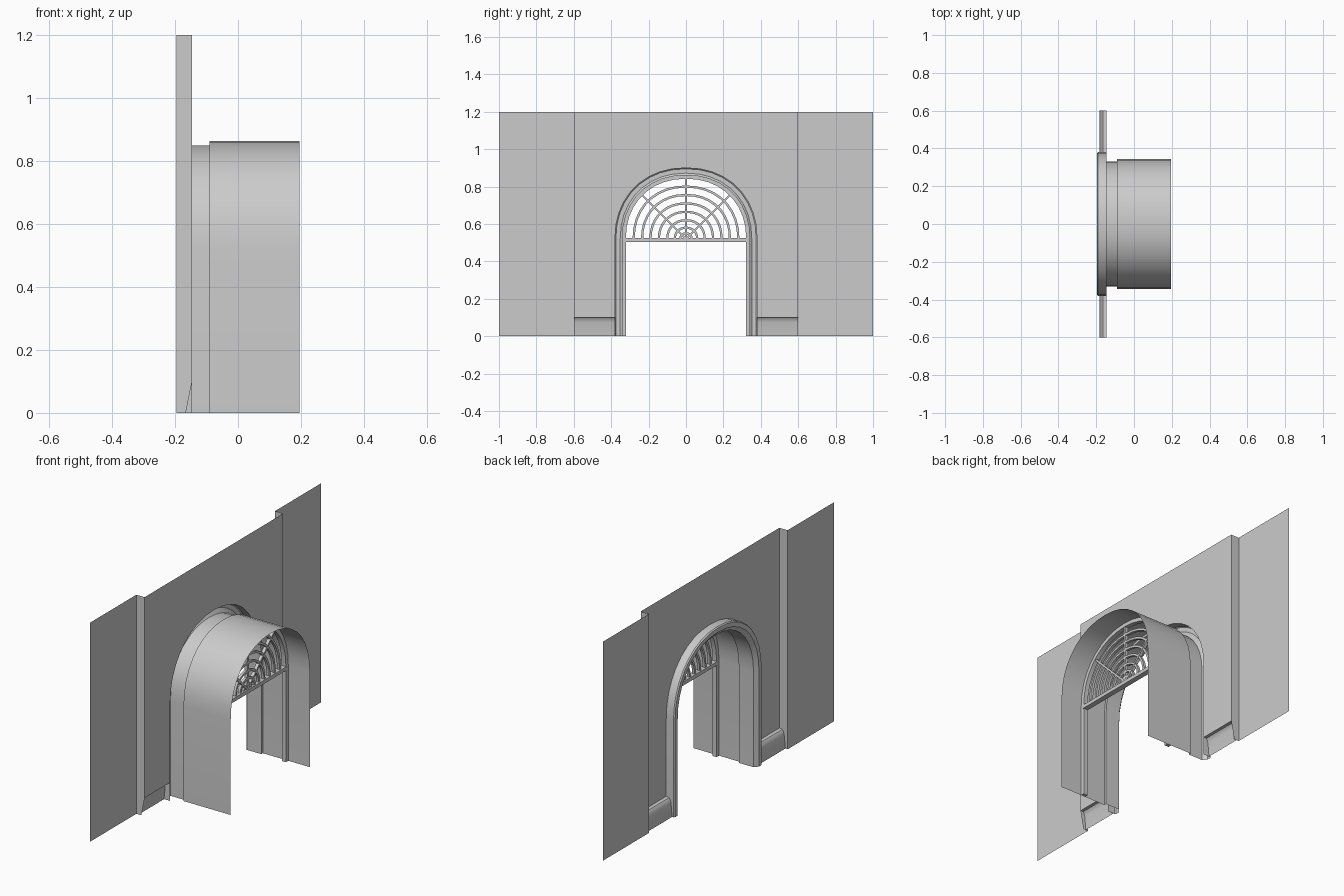
import bpy, bmesh, math
from mathutils import Matrix

if "Cube" in bpy.data.objects:
    bpy.data.objects.remove(bpy.data.objects["Cube"])

SPRING = 0.52    # height where the arch starts
TOP = 1.2
FRONT, BACK = -0.196, -0.146
STEPS = 18


def make(name, verts, faces, smooth=False):
    me = bpy.data.meshes.new(name)
    me.from_pydata(verts, [], faces)
    me.update()
    ob = bpy.data.objects.new(name, me)
    bpy.context.collection.objects.link(ob)
    if smooth:
        bpy.ops.object.select_all(action='DESELECT')
        ob.select_set(True)
        bpy.context.view_layer.objects.active = ob
        bpy.ops.object.shade_smooth_by_angle(angle=math.radians(32))
    return ob


def arch(r, legs=True, n=2.15):
    """Slightly squared semicircle in (y, z), with optional straight legs."""
    pts = []
    for i in range(STEPS + 1):
        a = math.pi * i / STEPS
        c, s = math.cos(a), max(math.sin(a), 0)
        y = -r * math.copysign(abs(c) ** (2 / n), c)
        pts.append((y, SPRING + r * s ** (2 / n)))
    return [(-r, 0)] + pts + [(r, 0)] if legs else pts


def sweep(name, profile, closed=False, legs=True):
    """Carry a (radius, x) profile along the arch."""
    rows = [[(x, y, z) for y, z in arch(r, legs)] for r, x in profile]
    k, m = len(rows[0]), len(rows)
    verts = [v for row in rows for v in row]
    faces = []
    for j in range(m if closed else m - 1):
        b = (j + 1) % m
        for i in range(k - 1):
            faces.append((j * k + i, j * k + i + 1, b * k + i + 1, b * k + i))
    if closed:
        faces += [tuple(j * k for j in range(m)),
                  tuple(j * k + k - 1 for j in reversed(range(m)))]
    return make(name, verts, faces, True)


def box(name, size, loc, angle=0, pivot=(0, 0, 0)):
    bm = bmesh.new()
    bmesh.ops.create_cube(bm, size=1)
    bm.transform(Matrix.Translation(pivot) @ Matrix.Rotation(angle, 4, 'X')
                 @ Matrix.Translation(loc) @ Matrix.Diagonal((*size, 1)))
    me = bpy.data.meshes.new(name)
    bm.to_mesh(me)
    bm.free()
    ob = bpy.data.objects.new(name, me)
    bpy.context.collection.objects.link(ob)
    return ob


def rect_ring(r0, r1, x0, x1):
    return [(r0, x0), (r1, x0), (r1, x1), (r0, x1)]


# Recessed centre wall with the arched opening
hole = [p for p in arch(0.38) if p[1] > 0]
outline = [(-0.6, 0.1), (-0.38, 0.1)] + hole + [(0.38, 0.1), (0.6, 0.1),
                                              (0.6, TOP), (-0.6, TOP)]
make("centre_wall", [(BACK, y, z) for y, z in outline],
     [tuple(reversed(range(len(outline))))])

# Projecting side walls, their returns, and the skirting
skirting = [(BACK, 0.103), (-0.163, 0.1), (-0.170, 0.092), (-0.175, 0.075),
            (-0.182, 0)]
for s, side in ((-1, "left"), (1, "right")):
    make(side + "_side_wall",
         [(FRONT, s * y, z) for y, z in ((0.6, 0), (1, 0), (1, TOP), (0.6, TOP))],
         [(0, 1, 2, 3)])
    make(side + "_wall_return",
         [(x, s * 0.6, z) for x, z in ((FRONT, 0), (-0.166, 0), (BACK, 0.1),
                                       (BACK, TOP), (FRONT, TOP))],
         [(0, 1, 2, 3, 4)])
    verts = [(x, s * y, z) for y in (0.38, 0.6) for x, z in skirting]
    n = len(skirting)
    make(side + "_skirting", verts,
         [(i, i + 1, n + i + 1, n + i) for i in range(n - 1)], True)

# Moulded arch trim and the stepped vaulted passage behind it
sweep("arch_trim", [(0.38, BACK), (0.38, -0.19), (0.375, FRONT),
                    (0.352, FRONT), (0.342, -0.188), (0.33, -0.178),
                    (0.33, BACK)])
sweep("vaulted_passage", [(0.33, BACK), (0.33, -0.09), (0.343, -0.09),
                          (0.343, 0.196)])

# Door frame and transom
sweep("door_frame", rect_ring(0.322, 0.343, 0.04, 0.065), True)
box("transom", (0.03, 0.65, 0.02), (0.0525, 0, 0.514))

# Fanlight grille: concentric hoops and three spokes
for i, r in enumerate((0.03, 0.06, 0.10, 0.145, 0.19, 0.235, 0.28)):
    sweep(f"fanlight_hoop_{i + 1}", rect_ring(r - 0.006, r + 0.006, 0.045, 0.06),
          True, False)
for i, a in enumerate((-45, 0, 45)):
    box(f"fanlight_spoke_{i + 1}", (0.018, 0.011, 0.325), (0, 0, 0.1625),
        math.radians(a), (0.0525, 0, SPRING))
